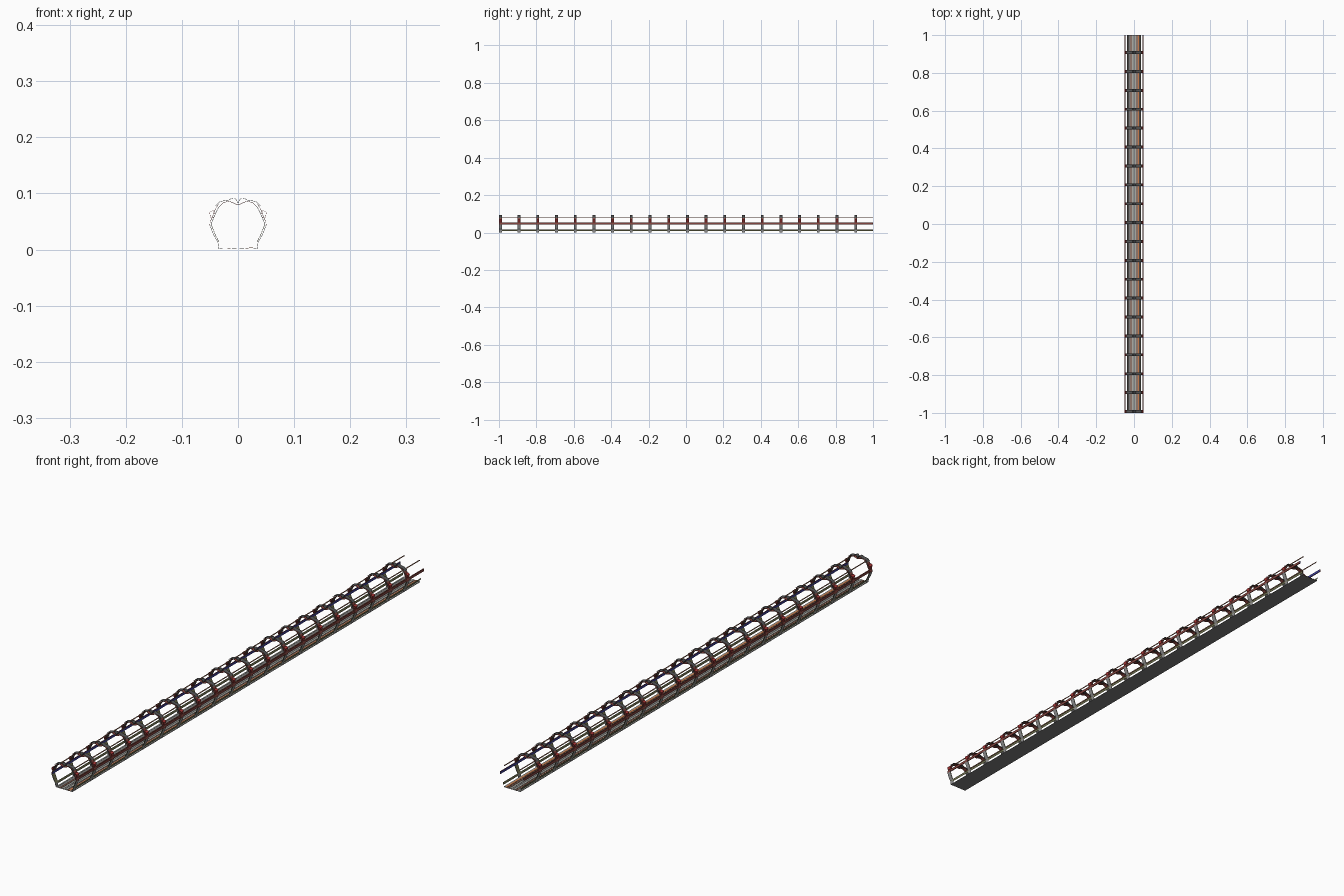
import bpy

if "Cube" in bpy.data.objects:
    bpy.data.objects.remove(bpy.data.objects["Cube"])

def material(name, rgb):
    m = bpy.data.materials.new(name)
    m.diffuse_color = (*rgb, 1)
    m.use_nodes = True
    m.node_tree.nodes["Principled BSDF"].inputs["Base Color"].default_value = m.diffuse_color
    return m

DARK = material("dark_grey", (0.09, 0.09, 0.09))
BASE = material("base_grey", (0.20, 0.20, 0.20))
GREY = material("mid_grey", (0.30, 0.30, 0.30))
MAROON = material("maroon", (0.24, 0.06, 0.05))
RED = material("red", (0.42, 0.04, 0.04))
BLUE = material("blue", (0.05, 0.05, 0.33))
OLIVE = material("olive", (0.17, 0.17, 0.08))
ORANGE = material("orange", (0.60, 0.20, 0.07))
BROWN = material("brown", (0.38, 0.17, 0.11))
PALE = material("pale_grey", (0.42, 0.42, 0.38))

RIBS = 20
Y0, Y1 = -1.0, -0.985   # first rib

def strip(name, profile, y0, y1, mat, closed=False, repeat=1, thick=0):
    """Sheet: an x/z profile swept along y, repeated down the corridor."""
    n = len(profile)
    verts = [(x, y, z) for y in (y0, y1) for x, z in profile]
    faces = [(i, (i + 1) % n, n + (i + 1) % n, n + i)
             for i in range(n if closed else n - 1)]
    mesh = bpy.data.meshes.new(name)
    mesh.from_pydata(verts, [], faces)
    mesh.materials.append(mat)
    ob = bpy.data.objects.new(name, mesh)
    bpy.context.collection.objects.link(ob)
    if thick:
        mod = ob.modifiers.new("thickness", 'SOLIDIFY')
        mod.thickness = thick
        mod.offset = 0
    if repeat > 1:
        mod = ob.modifiers.new("repeat", 'ARRAY')
        mod.count = repeat
        mod.use_relative_offset = False
        mod.use_constant_offset = True
        mod.constant_offset_displace = (0, 0.1, 0)
    return ob

def both_sides(name, profile, y0, y1, mat, **options):
    for side, s in (("left", -1), ("right", 1)):
        strip(f"{side}_{name}", [(s * x, z) for x, z in profile], y0, y1, mat, **options)

def rib(name, profile, mat, closed=False):
    both_sides(name, profile, Y0, Y1, mat, closed=closed, repeat=RIBS, thick=.0007)

# Ribs: outer and inner skins for the lower wall, shoulder and roof
rib("rib_lower_outer", [(.034, .001), (.036, .014), (.043, .025), (.050, .043)], GREY)
rib("rib_lower_inner", [(.034, .014), (.040, .025), (.047, .043)], OLIVE)
rib("rib_shoulder_outer", [(.050, .043), (.050, .048), (.044, .062), (.040, .073), (.035, .080)], MAROON)
rib("rib_shoulder_inner", [(.047, .043), (.047, .048), (.041, .062), (.036, .073), (.031, .079)], DARK)
rib("rib_roof_outer", [(.040, .078), (.033, .085), (.025, .087), (.017, .088),
                       (.012, .091), (.008, .092), (.004, .090), (0, .083)], DARK)
rib("rib_roof_inner", [(.031, .079), (.025, .084), (.017, .086), (.010, .084),
                       (.004, .081), (0, .081)], MAROON)

# Hollow boxes on the outside of each shoulder
rib("wall_box", [(.044, .070), (.041, .059), (.048, .056), (.051, .066)], RED, closed=True)

# Floor: underside sheet with raised strips and orange cables
strip("floor_base", [(-.034, 0), (.034, 0)], -1, 1, BASE)
both_sides("floor_strip_inner", [(.003, .002), (.011, .002)], -1, 1, PALE, thick=.0006)
both_sides("floor_strip_middle", [(.013, .002), (.019, .002)], -1, 1, BROWN, thick=.0006)
both_sides("floor_strip_outer", [(.028, .002), (.033, .002)], -1, 1, PALE, thick=.0006)
strip("floor_cable", [(.020, .003), (.027, .003)], -1, 1, ORANGE, thick=.0006)

# Narrow sloping sills along the floor edges
both_sides("sill", [(.035, .008), (.037, .016)], -1, 1, OLIVE)

# Mid-height rails: red outside, blue inside
both_sides("rail_outer", [(.046, .044), (.049, .044), (.049, .053), (.046, .053)], -1, 1, MAROON)
both_sides("rail_inner", [(.046, .044), (.046, .053)], -1, 1, BLUE)

# Thin roof wires
both_sides("roof_wire", [(.030, .077), (.032, .077), (.031, .081)], -1, 1, BROWN, closed=True)
